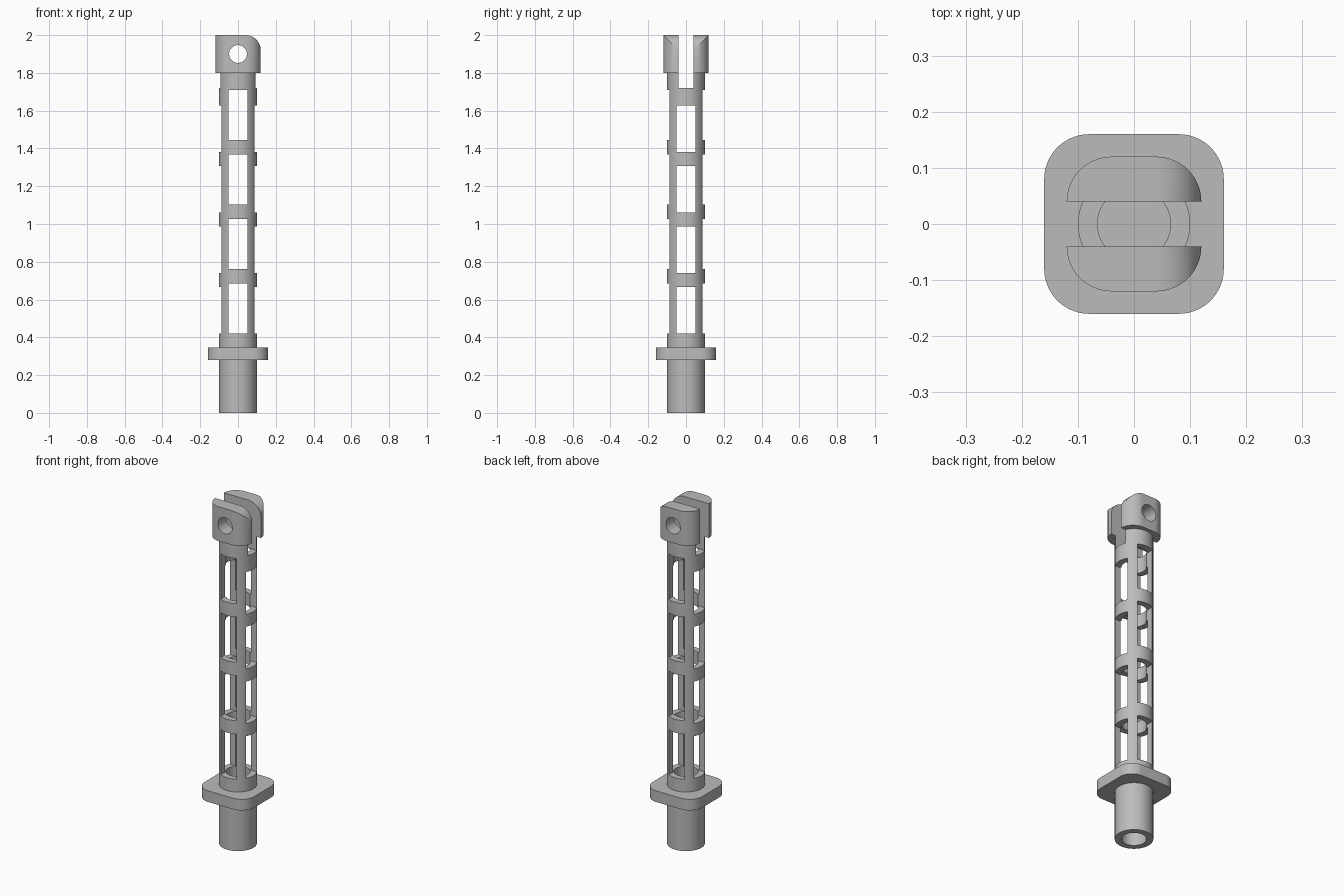
import bpy, bmesh, math
from mathutils import Matrix, Vector

cube = bpy.data.objects.get("Cube")
if cube:
    bpy.data.objects.remove(cube)

metal = bpy.data.materials.new("plain grey")
metal.use_nodes = True
grey = (0.5, 0.5, 0.5, 1)
metal.diffuse_color = grey
metal.node_tree.nodes["Principled BSDF"].inputs["Base Color"].default_value = grey


def finish(name, bm):
    bmesh.ops.recalc_face_normals(bm, faces=bm.faces)
    mesh = bpy.data.meshes.new(name)
    bm.to_mesh(mesh)
    bm.free()
    mesh.materials.append(metal)
    obj = bpy.data.objects.new(name, mesh)
    bpy.context.collection.objects.link(obj)
    return obj


def cylinder(name, radius, z0, z1, sides=64):
    bm = bmesh.new()
    bmesh.ops.create_cone(bm, cap_ends=True, segments=sides, radius1=radius, radius2=radius,
                          depth=z1 - z0, matrix=Matrix.Translation((0, 0, (z0 + z1) / 2)))
    return finish(name, bm)


def box(name, size, z0, z1):
    bm = bmesh.new()
    scale = Matrix.Diagonal((size[0], size[1], z1 - z0, 1))
    bmesh.ops.create_cube(bm, size=1, matrix=Matrix.Translation((0, 0, (z0 + z1) / 2)) @ scale)
    return finish(name, bm)


def rounded_prism(name, half, radii, z0, z1, steps=14):
    """Square outline with its own radius at each corner, counter-clockwise from +x +y."""
    bm = bmesh.new()
    points = []
    for i, r in enumerate(radii):
        quarter = i * math.pi / 2
        turn = Matrix.Rotation(quarter, 3, "Z")
        centre = turn @ Vector((half - r, half - r, 0))
        for k in range(steps + 1 if r else 1):
            a = quarter + k / steps * math.pi / 2
            points.append(centre + Vector((r * math.cos(a), r * math.sin(a), z0)))
    face = bm.faces.new([bm.verts.new(p) for p in points])
    top = bmesh.ops.extrude_face_region(bm, geom=[face])["geom"]
    bmesh.ops.translate(bm, vec=(0, 0, z1 - z0),
                        verts=[v for v in top if isinstance(v, bmesh.types.BMVert)])
    return finish(name, bm)


def carve(obj, tools, operation="DIFFERENCE"):
    for tool in tools:
        mod = obj.modifiers.new("carve", "BOOLEAN")
        mod.operation, mod.object, mod.solver = operation, tool, "EXACT"
    graph = bpy.context.evaluated_depsgraph_get()
    mesh = bpy.data.meshes.new_from_object(obj.evaluated_get(graph))
    obj.modifiers.clear()
    obj.data = mesh
    for tool in tools:
        bpy.data.objects.remove(tool)


def lay_along_y(obj, height):
    """Turn a part built on z so it runs along y, centred at a height."""
    obj.data.transform(Matrix.Translation((0, 0, height)) @ Matrix.Rotation(math.pi / 2, 4, "X"))
    return obj


# Tube: blind bores at both ends, slotted top, staggered windows on the two axes
tube = cylinder("window_tube", 0.1, 0, 1.8)
cutters = [cylinder("lower_bore", 0.065, -0.1, 0.28),
           cylinder("upper_bore", 0.065, 0.34, 1.72),
           box("tube_slot", (0.5, 0.08), 1.72, 2.1)]
for i in range(4):
    front = 0.42 + 0.342 * i
    side = 0.42 + 0.32 * i
    cutters.append(box("front_window", (0.1, 0.5), front, front + 0.264))
    cutters.append(box("side_window", (0.5, 0.1), side, side + 0.247))
carve(tube, cutters)

# Mounting flange
flange = rounded_prism("mounting_flange", 0.16, [0.08] * 4, 0.28, 0.345)

# Clevis head: one rounded upper edge, pin hole and slot
head = rounded_prism("clevis_head", 0.12, [0.08] * 4, 1.8, 2)
side_profile = rounded_prism("side_profile", 0.12, [0.08, 0, 0, 0], -0.3, 0.3)
carve(head, [lay_along_y(side_profile, 1.88)], "INTERSECT")
carve(head, [lay_along_y(cylinder("pin_hole", 0.047, -0.3, 0.3, 48), 1.9),
             box("head_slot", (0.5, 0.08), 1.7, 2.1)])

# Smooth curved walls, keep crisp edges
bpy.ops.object.select_all(action="DESELECT")
for obj in (tube, flange, head):
    obj.select_set(True)
bpy.context.view_layer.objects.active = tube
bpy.ops.object.shade_smooth_by_angle(angle=math.radians(30))
